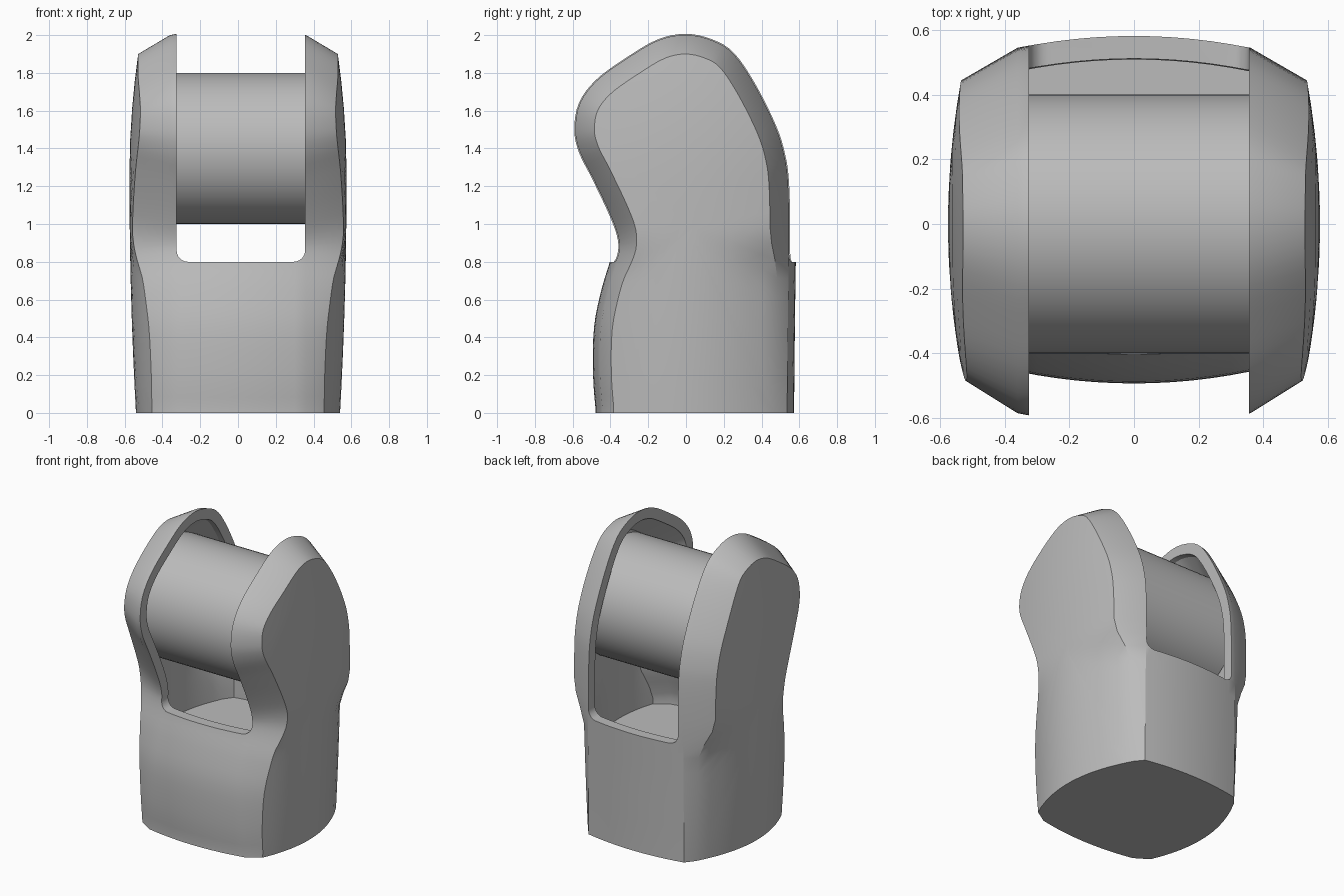
import bpy, bmesh, math
from mathutils import Vector

if "Cube" in bpy.data.objects:
    bpy.data.objects.remove(bpy.data.objects["Cube"])

grey = bpy.data.materials.new("plain grey")
grey.diffuse_color = (0.5, 0.5, 0.5, 1)
grey.use_nodes = True
grey.node_tree.nodes["Principled BSDF"].inputs["Base Color"].default_value = grey.diffuse_color

# side outline (y, z) of a cheek, from front foot over the top to back foot
SIDE = [Vector(p) for p in [
    (-.44, 0), (-.455, .2), (-.45, .45), (-.41, .65), (-.36, .82), (-.355, .92),
    (-.40, 1.05), (-.49, 1.24), (-.56, 1.38), (-.585, 1.5), (-.56, 1.64),
    (-.47, 1.76), (-.32, 1.87), (-.15, 1.97), (0, 2), (.14, 1.97), (.25, 1.9),
    (.36, 1.74), (.47, 1.52), (.52, 1.36), (.54, 1.2), (.545, .9), (.54, .5), (.535, 0)]]


def smooth_curve(pts, n=4):
    out = []
    for i in range(len(pts) - 1):
        a, b, c, d = (pts[max(i - 1, 0)], pts[i], pts[i + 1],
                      pts[min(i + 2, len(pts) - 1)])
        for k in range(n):
            t = k / n
            out.append(.5 * (2 * b + (c - a) * t + (2 * a - 5 * b + 4 * c - d) * t * t
                             + (3 * b - a - 3 * c + d) * t ** 3))
    return out + [pts[-1].copy()]


CURVE = smooth_curve(SIDE)


def low(z):
    """1 on the lower body, 0 on the cheeks."""
    t = min(max((.98 - z) / .28, 0), 1)
    return t * t * (3 - 2 * t)


def cap_x(y, z):
    """Bulging outer side of the body."""
    dz = z - 1.25
    x = .575 - (.11 if dz > 0 else .022) * dz * dz
    return x - (.045 + .085 * low(z)) * (y / .47) ** 2


def ring(inset, floor):
    """Outline moved inwards, closed along a flat floor."""
    pts = [p for p in CURVE if p.y > floor + .01]
    for end in (0, -1):
        e = Vector((pts[end].x, floor))
        pts = [e] + pts if end == 0 else pts + [e]
    out = []
    for i, p in enumerate(pts):
        t = (pts[min(i + 1, len(pts) - 1)] - pts[max(i - 1, 0)]).normalized()
        q = p + Vector((t.y, -t.x)) * inset(p.y)
        if i in (0, len(pts) - 1):
            q.y = floor
        q.y = max(q.y, floor)
        out.append(q)
    a, b = out[-1], out[0]
    return out + [a.lerp(b, k / 12) for k in range(1, 12)]


def new_object(name, bm):
    bmesh.ops.recalc_face_normals(bm, faces=bm.faces[:])
    me = bpy.data.meshes.new(name)
    bm.to_mesh(me)
    bm.free()
    me.materials.append(grey)
    ob = bpy.data.objects.new(name, me)
    bpy.context.collection.objects.link(ob)
    return ob


def loft(name, wall, side_wall, floor, mid):
    """Body form lofted across x: bowed middle, bevelled edges, domed sides."""
    middle = []
    for k in range(-6, 7):
        x = .36 * k / 6
        d = -.037 * (1 - (k / 6) ** 2) + wall
        middle.append([(x, p.x, p.y) for p in ring(lambda z: d, floor)])
    rim = ring(lambda z: wall + .1 - .04 * low(z), floor)
    c = Vector((0, mid))
    side = []
    for s in (1, .85, .68, .5, .3, .12):
        pts = [c + (p - c) * s for p in rim]
        side.append([(cap_x(p.x, p.y) - side_wall, p.x, p.y) for p in pts])
    mirrored = [[(-x, y, z) for x, y, z in r] for r in reversed(side)]
    bm = bmesh.new()
    rows = [[bm.verts.new(p) for p in r] for r in mirrored + middle + side]
    n = len(rows[0])
    for r, q in zip(rows, rows[1:]):
        for i in range(n):
            j = (i + 1) % n
            bm.faces.new((r[i], r[j], q[j], q[i]))
    bm.faces.new(rows[0])
    bm.faces.new(rows[-1])
    return new_object(name, bm)


def slot():
    """Round-cornered opening between the cheeks, cut front to back."""
    x0, x1, z0, r = -.325, .355, .8, .06
    prof = [(x0, 2.3)]
    for cx, start in ((x0 + r, math.pi), (x1 - r, 1.5 * math.pi)):
        for k in range(7):
            a = start + k * math.pi / 12
            prof.append((cx + r * math.cos(a), z0 + r + r * math.sin(a)))
    prof.append((x1, 2.3))
    bm = bmesh.new()
    f = bm.faces.new([bm.verts.new((x, -1, z)) for x, z in prof])
    ext = bmesh.ops.extrude_face_region(bm, geom=[f])
    bmesh.ops.translate(bm, vec=(0, 2, 0),
                        verts=[v for v in ext["geom"] if isinstance(v, bmesh.types.BMVert)])
    return new_object("slot_cutter", bm)


def cut(ob, cutter):
    m = ob.modifiers.new("cut", "BOOLEAN")
    m.operation, m.solver, m.object = "DIFFERENCE", "EXACT", cutter
    dg = bpy.context.evaluated_depsgraph_get()
    me = bpy.data.meshes.new_from_object(ob.evaluated_get(dg))
    ob.modifiers.clear()
    ob.data = me
    bpy.data.objects.remove(cutter)


def shade(ob, deg):
    bpy.ops.object.select_all(action="DESELECT")
    ob.select_set(True)
    bpy.context.view_layer.objects.active = ob
    bpy.ops.object.shade_smooth_by_angle(angle=math.radians(deg))


# hollow fork-shaped housing
housing = loft("fork_housing", 0, 0, 0, 1.0)
cut(housing, loft("cavity_cutter", .07, .06, .55, 1.2))
cut(housing, slot())
shade(housing, 25)

# roller held between the cheeks
bpy.ops.mesh.primitive_cylinder_add(vertices=64, radius=.4, depth=.99,
                                    location=(0, 0, 1.4), rotation=(0, math.pi / 2, 0))
roller = bpy.context.object
roller.name = "roller"
roller.data.materials.append(grey)
shade(roller, 30)
